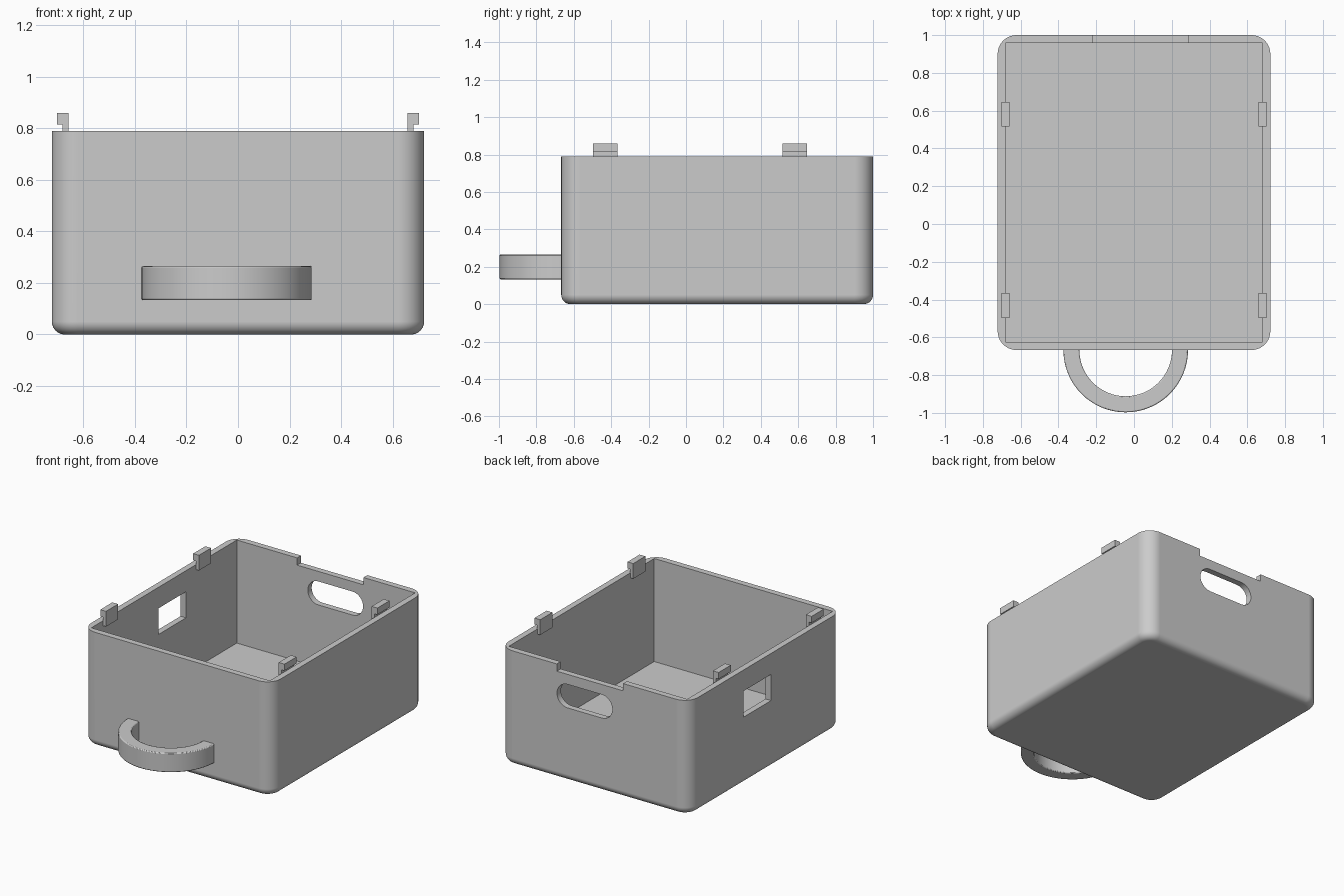
import bpy, bmesh, math

if "Cube" in bpy.data.objects:
    bpy.data.objects.remove(bpy.data.objects["Cube"])

grey = bpy.data.materials.new("light grey plastic")
grey.diffuse_color = (0.6, 0.6, 0.6, 1)
grey.use_nodes = True
grey.node_tree.nodes["Principled BSDF"].inputs["Base Color"].default_value = grey.diffuse_color


def make_object(name, bm):
    bmesh.ops.recalc_face_normals(bm, faces=bm.faces)
    mesh = bpy.data.meshes.new(name)
    bm.to_mesh(mesh)
    bm.free()
    mesh.materials.append(grey)
    obj = bpy.data.objects.new(name, mesh)
    bpy.context.collection.objects.link(obj)
    return obj


def activate(obj):
    bpy.ops.object.select_all(action='DESELECT')
    obj.select_set(True)
    bpy.context.view_layer.objects.active = obj


def prism(points, axis, lo, hi):
    """Extrude a 2D outline along an axis (0 = x, 1 = y, 2 = z)."""
    bm = bmesh.new()
    verts = []
    for p in points:
        co = list(p)
        co.insert(axis, lo)
        verts.append(bm.verts.new(co))
    face = bm.faces.new(verts)
    ext = bmesh.ops.extrude_face_region(bm, geom=[face])
    move = [0, 0, 0]
    move[axis] = hi - lo
    bmesh.ops.translate(bm, vec=move, verts=[v for v in ext['geom'] if isinstance(v, bmesh.types.BMVert)])
    return bm


def rect(a0, a1, b0, b1):
    return [(a0, b0), (a1, b0), (a1, b1), (a0, b1)]


def arc(cx, cy, r, start, end, n):
    return [(cx + r * math.cos(math.radians(start + (end - start) * i / n)),
             cy + r * math.sin(math.radians(start + (end - start) * i / n))) for i in range(n + 1)]


# Box body: rounded corners outside, filleted bottom edge
W, Y0, Y1, H, R, WALL, FLOOR = 0.722, -0.667, 1.0, 0.79, 0.10, 0.042, 0.08
outline = []
for cx, cy, start in ((W - R, Y1 - R, 0), (R - W, Y1 - R, 90),
                      (R - W, Y0 + R, 180), (W - R, Y0 + R, 270)):
    outline += arc(cx, cy, R, start, start + 90, 10)
bm = prism(outline, 2, 0, H)
bottom = [e for e in bm.edges if all(v.co.z < 0.001 for v in e.verts)]
bmesh.ops.bevel(bm, geom=bottom, offset=0.05, segments=8, profile=0.5, affect='EDGES')
box = make_object("box_body", bm)

# Cavity, rear rim notch, rear finger slot and side window
slot = arc(0.202, 0.59, 0.081, -90, 90, 16) + arc(-0.058, 0.59, 0.081, 90, 270, 16)
cuts = [
    prism(rect(WALL - W, W - WALL, Y0 + WALL, Y1 - WALL), 2, FLOOR, 1.2),
    prism(rect(-0.22, 0.285, H - 0.05, 1.2), 1, 0.9, 1.1),
    prism(slot, 1, 0.9, 1.1),
    prism(rect(0.105, 0.405, 0.465, 0.645), 0, -0.8, -0.6),
]
for cut in cuts:
    cutter = make_object("cutter", cut)
    cutter.hide_render = True
    mod = box.modifiers.new("cut", 'BOOLEAN')
    mod.operation, mod.solver, mod.object = 'DIFFERENCE', 'EXACT', cutter
    activate(box)
    bpy.ops.object.modifier_apply(modifier=mod.name)
    bpy.data.objects.remove(cutter)

# Half-ring pull handle, its ends set into the front wall
HX = -0.044
ring = ([(HX - 0.33, Y0 + 0.02)] + arc(HX, Y0, 0.33, 180, 360, 32) + [(HX + 0.33, Y0 + 0.02)]
        + [(HX + 0.245, Y0 + 0.02)] + arc(HX, Y0, 0.245, 360, 180, 32) + [(HX - 0.245, Y0 + 0.02)])
handle = make_object("pull_handle", prism(ring, 2, 0.133, 0.265))
mod = handle.modifiers.new("soft edges", 'BEVEL')
mod.width, mod.segments, mod.limit_method, mod.angle_limit = 0.006, 2, 'ANGLE', math.radians(40)

for obj in (box, handle):
    activate(obj)
    bpy.ops.object.shade_smooth_by_angle(angle=math.radians(30))
    mod = obj.modifiers.new("clean shading", 'WEIGHTED_NORMAL')
    mod.keep_sharp = True

# Four hooked clips on the inner side walls
for side, s in (("left", -1), ("right", 1)):
    hook = [(0.658, 0.755), (0.681, 0.755), (0.681, 0.815),
            (0.702, 0.815), (0.702, 0.86), (0.658, 0.86)]
    for place, y in (("front", -0.497), ("rear", 0.515)):
        bm = bmesh.new()
        bm.free()
        bm = prism([(s * x, z) for x, z in hook], 1, y, y + 0.132)
        make_object(f"{place}_{side}_clip", bm)
